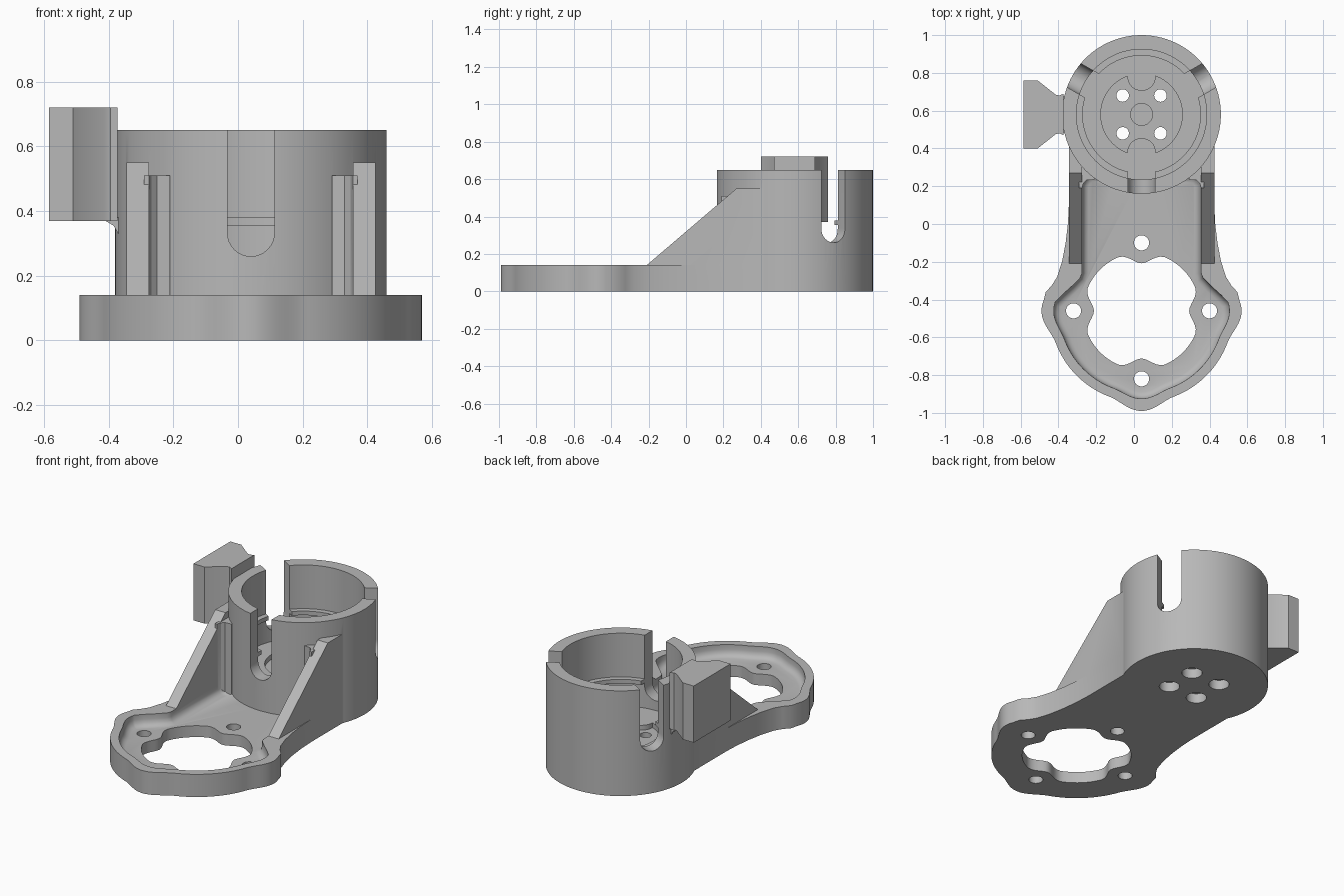
import bpy, bmesh
from math import sin, cos, pi, radians, hypot
from mathutils import Matrix, Vector

if "Cube" in bpy.data.objects:
    bpy.data.objects.remove(bpy.data.objects["Cube"])

CX = 0.04          # symmetry plane of the bracket
TOWER_Y, RING_Y = 0.58, -0.46

grey = bpy.data.materials.new("plain_grey")
grey.use_nodes = True
grey.diffuse_color = (0.48, 0.48, 0.48, 1)
grey.node_tree.nodes["Principled BSDF"].inputs["Base Color"].default_value = (0.48, 0.48, 0.48, 1)


def offset(pts, d):
    """Shrink a counter-clockwise outline by d."""
    out = []
    for i, p in enumerate(pts):
        a, b = pts[i - 1], pts[(i + 1) % len(pts)]
        tx, ty = b[0] - a[0], b[1] - a[1]
        n = hypot(tx, ty)
        out.append((p[0] - ty / n * d, p[1] + tx / n * d))
    return out


def prism(name, pts, levels, matrix=Matrix()):
    """Stack an outline through (height, inset) levels."""
    bm = bmesh.new()
    rings = [[bm.verts.new((x, y, z)) for x, y in (offset(pts, d) if d else pts)]
             for z, d in levels]
    n = len(pts)
    for low, high in zip(rings, rings[1:]):
        for i in range(n):
            j = (i + 1) % n
            bm.faces.new((low[i], low[j], high[j], high[i]))
    bm.faces.new(rings[0][::-1])
    bm.faces.new(rings[-1])
    bmesh.ops.transform(bm, matrix=matrix, verts=bm.verts)
    bmesh.ops.recalc_face_normals(bm, faces=bm.faces)
    me = bpy.data.meshes.new(name)
    bm.to_mesh(me)
    bm.free()
    ob = bpy.data.objects.new(name, me)
    me.materials.append(grey)
    bpy.context.collection.objects.link(ob)
    return ob


def circle(x, y, r, n=32):
    return [(x + r * cos(2 * pi * i / n), y + r * sin(2 * pi * i / n)) for i in range(n)]


def disc(name, x, y, r, z0, z1, n=32):
    return prism(name, circle(x, y, r, n), [(z0, 0), (z1, 0)])


def combine(target, tool, op):
    mod = target.modifiers.new("join", "BOOLEAN")
    mod.operation, mod.solver, mod.object = op, "EXACT", tool
    bpy.context.view_layer.objects.active = target
    bpy.ops.object.modifier_apply(modifier=mod.name)
    bpy.data.objects.remove(tool)


def add(tool):
    combine(body, tool, "UNION")


def cut(tool):
    combine(body, tool, "DIFFERENCE")


def lobed(a, r, bump, w):
    """Radius with a soft bump at every quarter turn."""
    d = (a + pi / 4) % (pi / 2) - pi / 4
    return r + (bump * cos(pi / 2 * d / w) ** 2 if abs(d) < w else 0)


def mirrored(r, bump, w, end, neck):
    """Lobed arc from the front tip, then neck points, mirrored about the centre."""
    half = []
    steps = 44
    for i in range(steps + 1):
        a = -pi / 2 + (pi / 2 + end) * i / steps
        q = lobed(a, r, bump, w)
        half.append((q * cos(a), RING_Y + q * sin(a)))
    half += neck
    return [(CX + x, y) for x, y in half] + [(CX - x, y) for x, y in half[:0:-1]]


# Base plate with lobed ring and neck
body = prism("motor_bracket", mirrored(0.485, 0.045, 0.36, 0.1, [
    (0.507, -0.36), (0.475, -0.325), (0.447, -0.28), (0.42, -0.195), (0.402, -0.1),
    (0.39, 0), (0.385, 0.1), (0.385, 0.58)]), [(0, 0), (0.14, 0)])

# Sloping side gussets
side = Matrix(((0, 0, 1, 0), (1, 0, 0, 0), (0, 1, 0, 0), (0, 0, 0, 1)))
slope = [(-0.21, 0.14), (-0.21, 0.05), (0.5, 0.05), (0.5, 0.55), (0.27, 0.55)]
for s in (-1, 1):
    x0, x1 = sorted((CX + s * 0.315, CX + s * 0.385))
    add(prism("gusset", slope, [(x0, 0), (x1, 0)], side))

# Shallow tray with a rounded floor edge
cut(prism("tray_cutter", mirrored(0.435, 0.03, 0.36, 0.1, [
    (0.42, -0.375), (0.37, -0.33), (0.325, -0.285), (0.315, -0.26), (0.315, 0.2), (0.3, 0.24),
    (0.26, 0.26)]),
    [(0.07, 0.035), (0.077, 0.018), (0.09, 0.006), (0.11, 0), (0.7, 0)]))

# Tower, with soft corners where it meets the gussets
add(disc("tower", CX, TOWER_Y, 0.42, 0, 0.65, 96))
for s in (-1, 1):
    corner = [(0.33, 0.19), (0.315, 0.19), (0.308, 0.215), (0.29, 0.232), (0.25, 0.235),
              (0.25, 0.34), (0.33, 0.34)]
    add(prism("corner_fillet", [(CX + s * x, y) for x, y in corner][::-s],
              [(0.05, 0), (0.51, 0)]))

# Cup cavity and its narrow inner lip
cut(disc("cavity_cutter", CX, TOWER_Y, 0.345, 0.2, 0.8, 96))
lip = disc("inner_lip", CX, TOWER_Y, 0.37, 0.355, 0.38, 96)
combine(lip, disc("lip_cutter", CX, TOWER_Y, 0.312, 0.2, 0.5, 96), "DIFFERENCE")
add(lip)

# Round-ended slots through the tower wall
slot = [(0.0725 * cos(a), 0.3325 + 0.0725 * sin(a))
        for a in [pi + pi * i / 16 for i in range(17)]] + [(0.0725, 0.9), (-0.0725, 0.9)]
upright = Matrix.Rotation(pi / 2, 4, "X")
for deg in (0, 120, 240):
    m = Matrix.Translation((CX, TOWER_Y, 0)) @ Matrix.Rotation(radians(deg), 4, "Z") @ upright
    cut(prism("slot_cutter", slot, [(0.2, 0), (0.6, 0)], m))

# Floor recess with two rounded tabs and a centre dimple
recess = disc("recess_cutter", CX, TOWER_Y, 0.216, 0.17, 0.3, 64)
for s in (-1, 1):
    combine(recess, disc("tab", CX, TOWER_Y + s * 0.2, 0.075, 0.1, 0.4), "DIFFERENCE")
cut(recess)
cut(disc("dimple_cutter", CX, TOWER_Y, 0.058, 0.155, 0.3))

# Tower screw holes, counterbored from below
for sx in (-0.1, 0.1):
    for sy in (-0.1, 0.1):
        cut(disc("hole_cutter", CX + sx, TOWER_Y + sy, 0.033, -0.1, 0.3))
        cut(disc("counterbore_cutter", CX + sx, TOWER_Y + sy, 0.058, -0.1, 0.06))

# Lobed opening and screw holes of the ring
opening = []
for i in range(96):
    a = 2 * pi * i / 96
    q = lobed(a, 0.31, -0.058, 0.42)
    opening.append((CX + q * cos(a), RING_Y + q * sin(a)))
cut(prism("opening_cutter", opening, [(-0.1, 0), (0.3, 0)]))
for i in range(4):
    a = i * pi / 2
    cut(disc("hole_cutter", CX + 0.36 * cos(a), RING_Y + 0.36 * sin(a), 0.04, -0.1, 0.13))

# Dovetail rail on the side of the tower, with a small support below
half = [(-0.585, 0.18), (-0.51, 0.18), (-0.415, 0.105), (-0.395, 0.1), (-0.372, 0.11)]
tail = [(x, TOWER_Y - y) for x, y in half] + [(x, TOWER_Y + y) for x, y in half[::-1]]
add(prism("dovetail", tail, [(0.37, 0), (0.72, 0)]))
across = Matrix(((1, 0, 0, 0), (0, 0, 1, 0), (0, 1, 0, 0), (0, 0, 0, 1)))
add(prism("dovetail_support", [(-0.41, 0.38), (-0.41, 0.37), (-0.385, 0.355), (-0.37, 0.33),
                               (-0.36, 0.33), (-0.36, 0.38)],
          [(0.485, 0), (0.675, 0)], across))

# Smooth curved walls, keep machined edges sharp
bpy.ops.object.select_all(action="DESELECT")
body.select_set(True)
bpy.context.view_layer.objects.active = body
bpy.ops.object.shade_smooth_by_angle(angle=radians(30))
